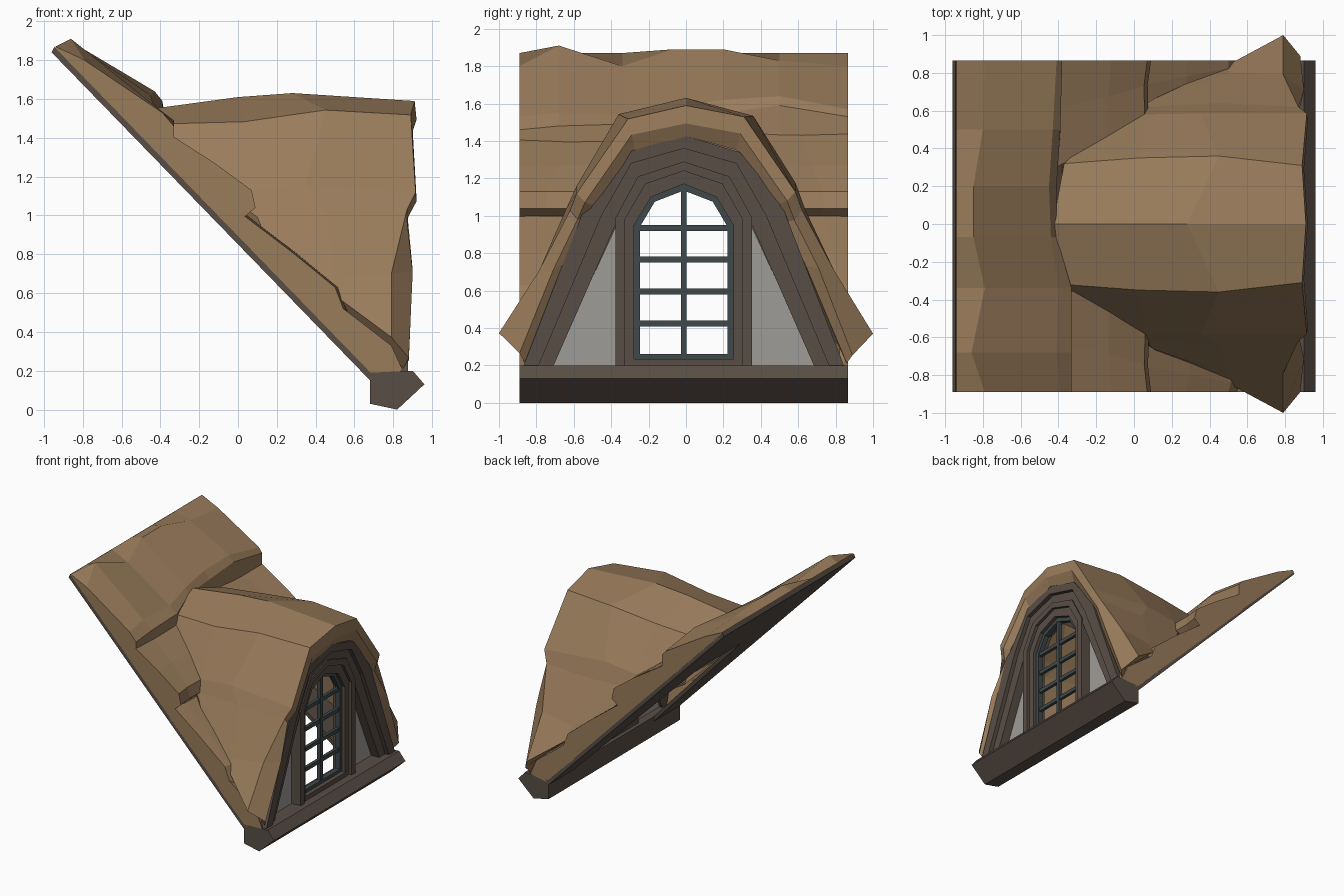
import bpy, bmesh, random

random.seed(4)
CY = -0.012                 # centre line of the timber parts
Y0, Y1 = -0.89, 0.865       # side edges of the roof


def material(name, rgb):
    m = bpy.data.materials.new(name)
    m.diffuse_color = (*rgb, 1)
    return m


THATCH = material("thatch brown", (0.32, 0.2, 0.105))
WOOD = material("dark timber", (0.098, 0.076, 0.06))
PLASTER = material("grey plaster", (0.345, 0.335, 0.315))
IRON = material("window iron", (0.05, 0.066, 0.07))


def loft(name, sections, mat):
    """Skin closed cross-sections (equal point counts) and cap both ends."""
    bm = bmesh.new()
    rows = [[bm.verts.new(p) for p in s] for s in sections]
    n = len(rows[0])
    for a, b in zip(rows, rows[1:]):
        for i in range(n):
            j = (i + 1) % n
            bm.faces.new((a[i], a[j], b[j], b[i]))
    bm.faces.new(rows[0])
    bm.faces.new(rows[-1][::-1])
    bmesh.ops.recalc_face_normals(bm, faces=bm.faces)
    me = bpy.data.meshes.new(name)
    bm.to_mesh(me)
    bm.free()
    me.materials.append(mat)
    ob = bpy.data.objects.new(name, me)
    bpy.context.collection.objects.link(ob)
    return ob


def box(name, x, y, z, mat):
    loft(name, [[(x[0], v, z[0]), (x[1], v, z[0]), (x[1], v, z[1]), (x[0], v, z[1])]
                for v in y], mat)


def arch(name, outer, inner, x0, x1, mat):
    """Arched band across y, from half outlines running foot to apex."""
    def full(h):
        return [(CY - y, z) for y, z in h] + [(CY + y, z) for y, z in h[-2::-1]]
    loft(name, [[(x0, *o), (x1, *o), (x1, *i), (x0, *i)]
                for o, i in zip(full(outer), full(inner))], mat)


def slope(x):
    """Height of the underside of the roof."""
    return 1.84 - 1.03 * (x + 0.96)


def jit(a=0.02):
    return random.uniform(-a, a)


# sill beam along the eaves
beam = [(0.68, 0.03), (0.82, 0), (0.96, 0.13), (0.90, 0.20), (0.68, 0.19)]
loft("sill_beam", [[(x, y, z) for x, z in beam] for y in (Y0, Y1)], WOOD)

# roof board, open underneath the dormer
plan = [(-0.96, Y0), (0.70, Y0), (0.70, -0.55), (-0.30, -0.30),
        (-0.30, 0.28), (0.70, 0.53), (0.70, Y1), (-0.96, Y1)]
loft("roof_board", [[(x + d * 0.5, y, slope(x) + d) for x, y in plan]
                    for d in (0, 0.028)], WOOD)

# upper thatch tier: y, crest x and z, edge x and z, lower lip z
crest = [(Y0, -0.79, 1.80, -0.39, 1.53, -0.33, 1.46, 1.38),
         (-0.68, -0.86, 1.91, -0.41, 1.55, -0.33, 1.48, 1.39),
         (-0.34, -0.79, 1.80, -0.40, 1.54, -0.33, 1.49, 1.40),
         (-0.07, -0.85, 1.89, -0.44, 1.58, -0.41, 1.53, 1.42),
         (0.20, -0.85, 1.89, -0.45, 1.62, -0.41, 1.55, 1.42),
         (0.50, -0.80, 1.83, -0.43, 1.64, -0.39, 1.59, 1.45),
         (Y1, -0.79, 1.80, -0.41, 1.57, -0.38, 1.53, 1.42)]
loft("thatch_upper_tier",
     [[(-0.945, y, 1.845), (-0.94, y, 1.87), (cx, y, cz), (dx, y, dz), (ex, y, ez),
       (ex, y, fz), (-0.38, y, slope(-0.38) + 0.035)]
      for y, cx, cz, dx, dz, ex, ez, fz in crest], THATCH)

# lower thatch tiers on both sides of the dormer: (x, z, inner y)
tiers = {
    "middle": [(-0.42, 1.31, 0.30), (-0.40, 1.45, 0.30), (-0.12, 1.27, 0.44),
               (0.07, 1.13, 0.57), (0.09, 1.04, 0.58), (0.03, 0.99, 0.55),
               (0.02, 0.86, 0.55)],
    "lower": [(-0.02, 0.90, 0.54), (0.03, 1.00, 0.57), (0.28, 0.81, 0.68),
              (0.50, 0.63, 0.78), (0.55, 0.50, 0.79), (0.50, 0.37, 0.77)],
    "eaves": [(0.44, 0.43, 0.74), (0.53, 0.53, 0.78), (0.79, 0.33, 0.82),
              (0.85, 0.20, 0.82), (0.70, 0.17, 0.76)],
}
for tag, pts in tiers.items():
    for side, edge in (("left", Y0), ("right", Y1)):
        sgn = 1 if edge > 0 else -1
        rows = []
        for t in (0, 0.55, 1):
            j = jit(0.02) * (t < 1)
            rows.append([(x + (j if 0 < k < len(pts) - 1 else 0),
                          sgn * y + (edge - sgn * y) * t, z)
                         for k, (x, z, y) in enumerate(pts)])
        loft(f"thatch_{tag}_tier_{side}", rows, THATCH)

# thatched dormer hood: lines from ridge to foot, each running back to front
hood = [
    [(-0.43, 0, 1.55), (0.00, 0, 1.60), (0.28, 0, 1.64), (0.91, 0, 1.60)],
    [(-0.37, 0.32, 1.46), (0.03, 0.35, 1.49), (0.45, 0.36, 1.545), (0.89, 0.31, 1.525)],
    [(-0.33, 0.36, 1.39), (0.06, 0.58, 1.13), (0.35, 0.585, 1.17), (0.915, 0.585, 1.13)],
    [(-0.33, 0.37, 1.34), (0.08, 0.62, 1.04), (0.45, 0.64, 1.03), (0.87, 0.62, 1.02)],
    [(-0.32, 0.37, 1.32), (0.10, 0.66, 0.99), (0.50, 0.80, 0.68), (0.79, 0.79, 0.70)],
    [(-0.31, 0.37, 1.29), (0.12, 0.67, 0.95), (0.53, 0.86, 0.57), (0.79, 1.00, 0.37)],
]
lip = [(0.92, 0, 1.50), (0.90, 0.29, 1.43), (0.92, 0.54, 1.07),
       (0.87, 0.58, 0.98), (0.90, 0.71, 0.72), (0.88, 0.89, 0.26)]
inner = [(0.88, 0, 1.42), (0.86, 0.27, 1.34), (0.88, 0.50, 1.06),
         (0.85, 0.54, 0.98), (0.86, 0.64, 0.74), (0.85, 0.86, 0.20)]
half = []
for line, edge, tip in zip(hood, lip, inner):
    fx, fy, fz = line[-1]
    back = [(x, y + (tip[1] - fy) * k, z + (tip[2] - fz) * k)
            for (x, y, z), k in zip(line[:3], (0.5, 0.8, 0.9))]
    half.append(line + [edge, tip] + back[::-1])


def wobble(sec, s):
    return [(x, s * y, z + jit(0.012)) for x, y, z in sec]


loft("thatch_dormer_hood", [wobble(s, -1) for s in half[:0:-1]] +
     [wobble(s, 1) for s in half], THATCH)

# stepped timber arches under the hood
a1 = [(0.86, 0.19), (0.52, 1.07), (0.30, 1.34), (0, 1.43)]
a2 = [(0.78, 0.19), (0.44, 1.00), (0.28, 1.28), (0, 1.36)]
a3 = [(0.70, 0.19), (0.37, 0.94), (0.24, 1.20), (0, 1.28)]
arch("timber_arch_outer", a1, a2, 0.72, 0.875, WOOD)
arch("timber_arch_inner", a2, a3, 0.72, 0.84, WOOD)

# plaster triangles beside the window
for side, s in (("left", -1), ("right", 1)):
    loft(f"plaster_panel_{side}",
         [[(x, CY + s * y, z) for y, z in ((0.71, 0.19), (0.36, 0.19), (0.36, 0.95))]
          for x in (0.745, 0.765)], PLASTER)

# window surround and iron window frame
w1 = [(0.365, 0.19), (0.365, 0.99), (0.245, 1.21), (0, 1.29)]
w2 = [(0.315, 0.19), (0.315, 0.98), (0.205, 1.17), (0, 1.24)]
w3 = [(0.265, 0.19), (0.265, 0.95), (0.175, 1.10), (0, 1.17)]
w4 = [(0.235, 0.22), (0.235, 0.94), (0.155, 1.075), (0, 1.135)]
arch("window_surround_outer", w1, w2, 0.71, 0.85, WOOD)
arch("window_surround_inner", w2, w3, 0.71, 0.825, WOOD)
arch("window_frame", w3, w4, 0.755, 0.795, IRON)
box("window_sill", (0.71, 0.83), (CY - 0.28, CY + 0.28), (0.185, 0.235), WOOD)
box("window_bottom_rail", (0.755, 0.795), (CY - 0.25, CY + 0.25), (0.23, 0.262), IRON)
box("window_mullion", (0.76, 0.79), (CY - 0.016, CY + 0.016), (0.24, 1.15), IRON)
for i, z in enumerate((0.425, 0.595, 0.765, 0.935)):
    box(f"window_bar_{i + 1}", (0.762, 0.788), (CY - 0.25, CY + 0.25),
        (z - 0.016, z + 0.016), IRON)
